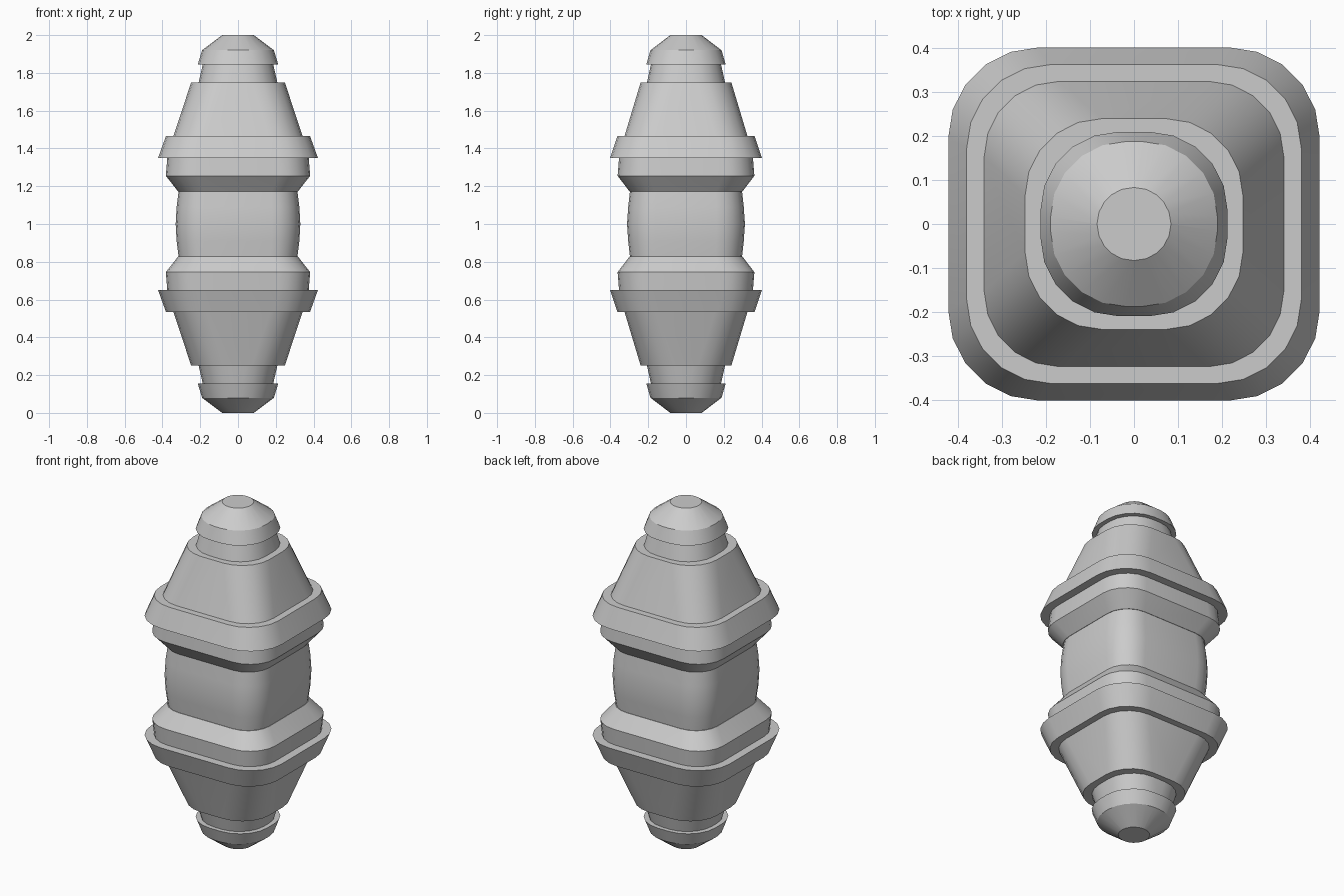
import bpy, bmesh, math

if "Cube" in bpy.data.objects:
    bpy.data.objects.remove(bpy.data.objects["Cube"])

CORNER = 5  # segments per rounded corner


def ring(hx, hy, r, z):
    """Rounded rectangle outline with half sizes hx, hy and corner radius r."""
    pts = []
    for q, (sx, sy) in enumerate([(1, 1), (-1, 1), (-1, -1), (1, -1)]):
        for i in range(CORNER + 1):
            a = math.pi / 2 * (q + i / CORNER)
            pts.append((sx * (hx - r) + r * math.cos(a),
                        sy * (hy - r) + r * math.sin(a), z - 1))
    return pts


def loft(name, sections, mirror=True):
    """Closed skin through rounded sections (z, hx, hy, r), mirrored about z = 1."""
    bm = bmesh.new()
    rings = [[bm.verts.new(p) for p in ring(hx, hy, r, z)] for z, hx, hy, r in sections]
    n = len(rings[0])
    for a, b in zip(rings, rings[1:]):
        for i in range(n):
            j = (i + 1) % n
            bm.faces.new((a[i], a[j], b[j], b[i]))
    bm.faces.new(rings[0][::-1])
    bm.faces.new(rings[-1])
    bmesh.ops.recalc_face_normals(bm, faces=bm.faces)
    me = bpy.data.meshes.new(name)
    bm.to_mesh(me)
    bm.free()
    ob = bpy.data.objects.new(name, me)
    ob.location.z = 1
    bpy.context.collection.objects.link(ob)
    bpy.ops.object.select_all(action='DESELECT')
    ob.select_set(True)
    bpy.context.view_layer.objects.active = ob
    bpy.ops.object.shade_smooth_by_angle(angle=math.radians(25))
    if mirror:
        m = ob.modifiers.new("mirror_halves", 'MIRROR')
        m.use_axis = (False, False, True)
        m.use_mirror_merge = False
    return ob


# bulging grip in the middle
loft("waist", [(0.80, 0.312, 0.295, 0.14), (0.83, 0.315, 0.297, 0.14),
               (0.91, 0.325, 0.306, 0.145), (1.00, 0.33, 0.312, 0.15),
               (1.09, 0.325, 0.306, 0.145), (1.17, 0.315, 0.297, 0.14),
               (1.20, 0.312, 0.295, 0.14)], mirror=False)

# flared collars above and below the waist
loft("collar", [(1.172, 0.317, 0.299, 0.14), (1.255, 0.382, 0.362, 0.165),
                (1.37, 0.373, 0.353, 0.165)])

# wide sloping rims
loft("rim", [(1.35, 0.423, 0.402, 0.205), (1.467, 0.381, 0.363, 0.19)])

# tapered shoulders
loft("shoulder", [(1.44, 0.350, 0.333, 0.17), (1.75, 0.248, 0.240, 0.175)])

# necks under the end caps
loft("neck", [(1.73, 0.213, 0.211, 0.168), (1.86, 0.183, 0.182, 0.16)])

# domed end caps
loft("end_cap", [(1.845, 0.213, 0.210, 0.178), (1.92, 0.190, 0.188, 0.172),
                 (2.00, 0.084, 0.083, 0.082)])
